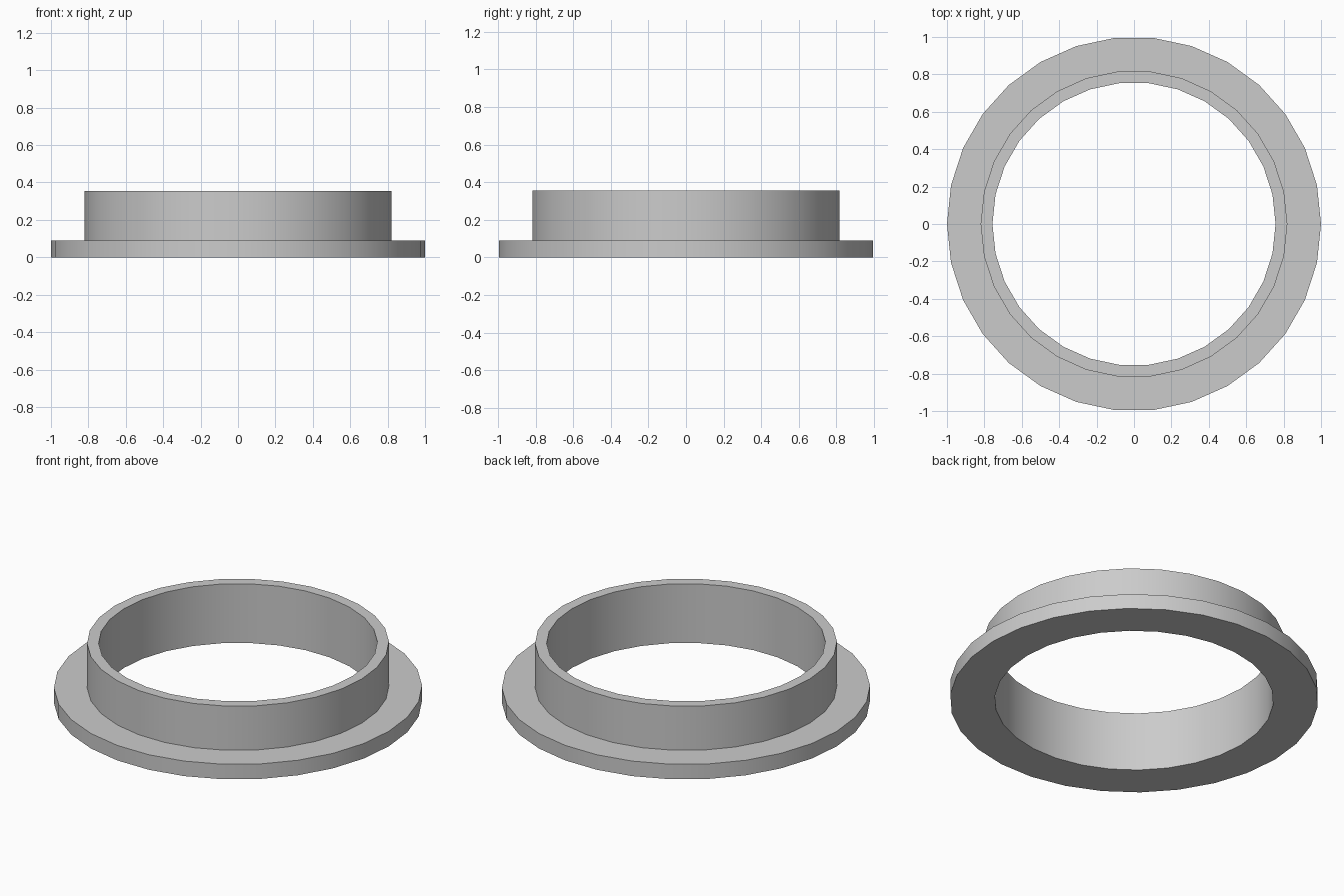
import bpy, bmesh, math

SIDES = 30
BORE, COLLAR, FLANGE = 0.757, 0.82, 1.0
FLANGE_TOP, COLLAR_TOP = 0.09, 0.355

cube = bpy.data.objects.get("Cube")
if cube:
    bpy.data.objects.remove(cube, do_unlink=True)

# Plain grey material
grey = bpy.data.materials.new("plain grey")
grey.use_nodes = True
colour = (0.6, 0.6, 0.6, 1)
grey.diffuse_color = colour
grey.node_tree.nodes["Principled BSDF"].inputs["Base Color"].default_value = colour

# Flanged collar: L-shaped section turned around the z axis
profile = [(BORE, 0), (FLANGE, 0), (FLANGE, FLANGE_TOP),
           (COLLAR, FLANGE_TOP), (COLLAR, COLLAR_TOP), (BORE, COLLAR_TOP)]
bm = bmesh.new()
verts = [bm.verts.new((r, 0, z)) for r, z in profile]
edges = [bm.edges.new((v, verts[(i + 1) % len(verts)])) for i, v in enumerate(verts)]
bmesh.ops.spin(bm, geom=verts + edges, cent=(0, 0, 0), axis=(0, 0, 1),
               angle=math.tau, steps=SIDES)
bmesh.ops.remove_doubles(bm, verts=bm.verts, dist=0.0001)
bmesh.ops.recalc_face_normals(bm, faces=bm.faces)

mesh = bpy.data.meshes.new("flanged_collar")
bm.to_mesh(mesh)
bm.free()
mesh.materials.append(grey)
ring = bpy.data.objects.new("flanged_collar", mesh)
bpy.context.collection.objects.link(ring)

# Smooth round walls with sharp rims
bpy.ops.object.select_all(action="DESELECT")
ring.select_set(True)
bpy.context.view_layer.objects.active = ring
bpy.ops.object.shade_smooth_by_angle(angle=math.radians(30))
